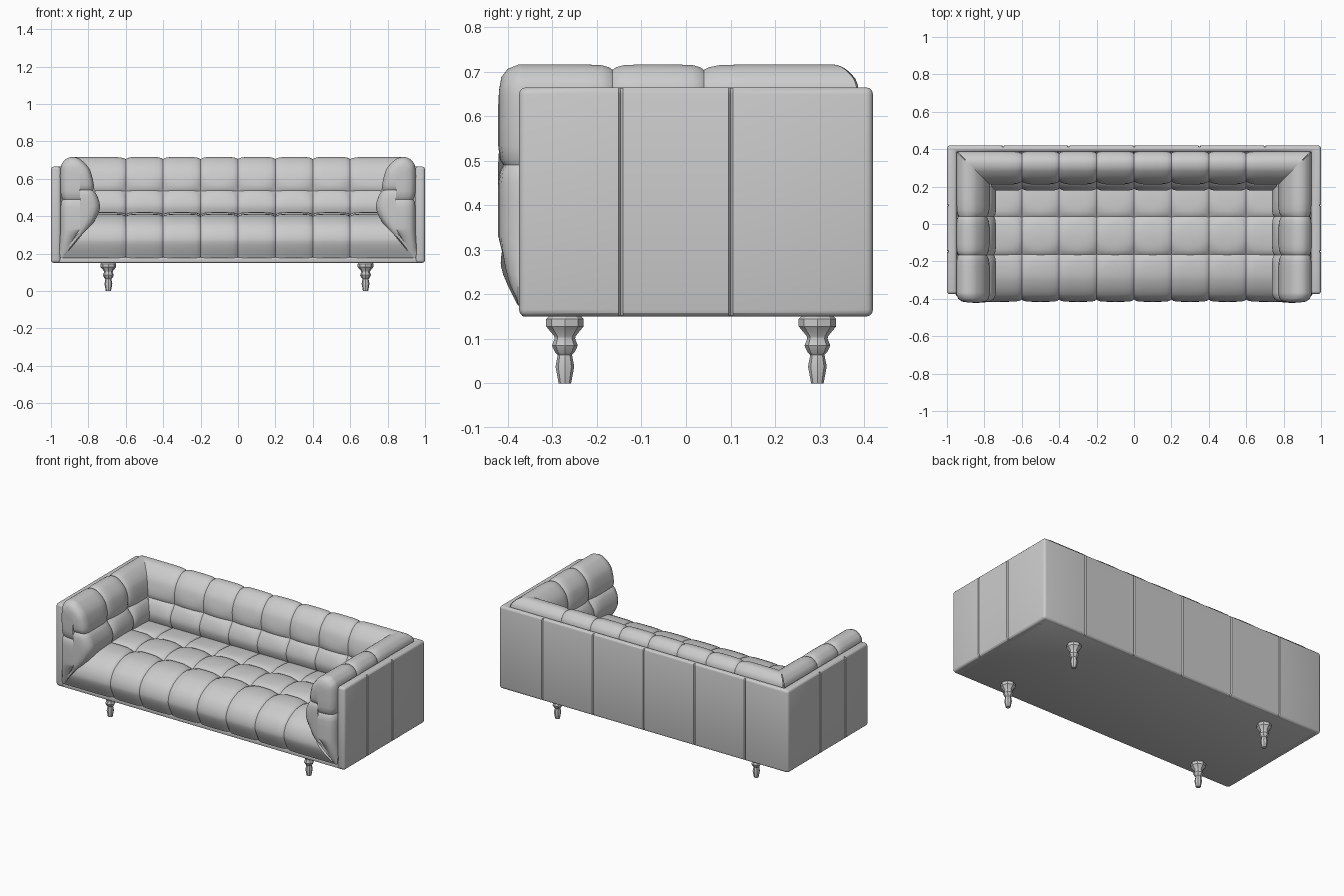
import bpy, bmesh, math
from mathutils import Vector

if "Cube" in bpy.data.objects:
    bpy.data.objects.remove(bpy.data.objects["Cube"])


def finish(name, bm, angle=40):
    mesh = bpy.data.meshes.new(name)
    bm.to_mesh(mesh)
    bm.free()
    ob = bpy.data.objects.new(name, mesh)
    bpy.context.collection.objects.link(ob)
    bpy.ops.object.select_all(action='DESELECT')
    ob.select_set(True)
    bpy.context.view_layer.objects.active = ob
    bpy.ops.object.shade_smooth_by_angle(angle=math.radians(angle))
    return ob


def spaced(keys):
    # stations between seams, denser beside each seam
    out = []
    for a, b in zip(keys, keys[1:]):
        out += [a + (b - a) * f for f in (0, .04, .12, .28, .5, .72, .88, .96)]
    return out + [keys[-1]]


def spline(pts, closed, seam_ids):
    # smooth cross-section; returns points, arc lengths and seam arc lengths
    n = len(pts)
    get = lambda i: Vector(pts[i % n] if closed else pts[max(0, min(n - 1, i))])
    out, marks = [], []
    for i in range(n if closed else n - 1):
        if i in seam_ids:
            marks.append(len(out))
        a, b, c, d = (get(i + k) for k in (-1, 0, 1, 2))
        for t in (0, .08, .25, .5, .75, .92):
            out.append(.5 * (2 * b + (c - a) * t + (2 * a - 5 * b + 4 * c - d) * t * t
                             + (3 * b - a - 3 * c + d) * t ** 3))
    if not closed:
        out.append(get(n - 1))
    arc = [0]
    for p, q in zip(out, out[1:]):
        arc.append(arc[-1] + (q - p).length)
    return out, arc, [arc[m] for m in marks]


def tufted(name, pts, closed, seam_ids, us, seams, place):
    # sweep a cross-section and press seams and button dimples into it
    prof, arc, marks = spline(pts, closed, seam_ids)
    bm = bmesh.new()
    rows, depth = [], []
    for u in us:
        row = []
        for p, s in zip(prof, arc):
            row.append(bm.verts.new(place(u, p[0], p[1])))
            du = min(abs(u - k) for k in seams)
            dv = min(abs(s - k) for k in marks)
            depth.append(.012 * math.exp(-min(du, dv) / .012) - .004
                         + .016 * math.exp(-(du * du + dv * dv) / .035 ** 2))
        rows.append(row)
    n = len(prof)
    for r, q in zip(rows, rows[1:]):
        for j in range(n if closed else n - 1):
            k = (j + 1) % n
            bm.faces.new((r[j], r[k], q[k], q[j]))
    bmesh.ops.recalc_face_normals(bm, faces=bm.faces)
    if not closed and sum(f.normal.z * f.calc_area() for f in bm.faces) < 0:
        bmesh.ops.reverse_faces(bm, faces=bm.faces)
    bm.normal_update()
    moves = [(v, v.normal * -d) for v, d in zip(bm.verts, depth)]
    for v, m in moves:
        v.co += m
    bmesh.ops.remove_doubles(bm, verts=bm.verts, dist=.0003)
    return finish(name, bm)


def stretch(u, last, span, limit):
    # fit the last cell to a mitred end
    if abs(u) <= last:
        return u
    return math.copysign(last + (abs(u) - last) / span * (limit - last), u)


COLS = [-.6, -.4, -.2, 0, .2, .4, .6]
ROWS = [-.165, .04]
WALL_X, WALL_Y = .945, .385
# shared roll section: depth from the outer wall, height
ROLL = [(0, .18), (0, .33), (0, .49), (0, .65), (.02, .695), (.055, .712), (.10, .70),
        (.15, .645), (.178, .54), (.203, .45), (.17, .37), (.08, .265)]
SEAT = [(.27, .39), (.16, .405), (.04, .41), (-.06, .417), (-.165, .41), (-.29, .40),
        (-.38, .35), (-.412, .27), (-.375, .178)]

# back roll
tufted("back_cushion", ROLL, True, (8,), spaced([-.8] + COLS + [.8]), COLS,
       lambda u, d, z: (stretch(u, .6, .2, WALL_X - d), WALL_Y - d, z))

# arms with rounded front ends, mirrored
CAPS = {-1: (1, -.418), -.9: (.6, -.416), -.8: (.28, -.411), -.7: (.1, -.398)}


def place_arm(u, d, z):
    if u in CAPS:
        f, y = CAPS[u]
        y += .02 * (max(0, .35 - z) / .17) ** 2
        d += (.1 - d) * f
        z += (max(.33, min(.62, z)) - z) * f
        return (WALL_X - d, y, z)
    y = u if u <= .04 else stretch(u, .04, .2, WALL_Y - d)
    return (WALL_X - d, y, z)


arm = tufted("arm_cushions", ROLL, True, (2, 8),
             sorted(CAPS) + spaced([-.375] + ROWS + [.24]), ROWS, place_arm)
arm.modifiers.new("mirror", 'MIRROR')

# seat, widening toward the bottom of its front
tufted("seat", SEAT, False, (2, 4), spaced([-.8] + COLS + [.8]), COLS,
       lambda u, y, z: (stretch(u, .6, .2, .775 + max(0, .37 - z) * .86), y, z))

# outer shell: U-shaped wall with stitched grooves
bm = bmesh.new()
outer = [(-1, -.375), (-1, .42), (1, .42), (1, -.375)]
inner = [(-.947, -.375), (-.947, .385), (.947, .385), (.947, -.375)]
lv = [[[bm.verts.new((x, y, z)) for x, y in ring] for ring in (outer, inner)] for z in (.15, .665)]
(ob0, ib0), (ot, it) = lv
for i in range(3):
    bm.faces.new((ot[i], ot[i + 1], it[i + 1], it[i]))
    bm.faces.new((ob0[i], ib0[i], ib0[i + 1], ob0[i + 1]))
    bm.faces.new((ob0[i], ob0[i + 1], ot[i + 1], ot[i]))
    bm.faces.new((ib0[i], it[i], it[i + 1], ib0[i + 1]))
for i in (0, 3):
    bm.faces.new((ob0[i], ot[i], it[i], ib0[i]))
bmesh.ops.recalc_face_normals(bm, faces=bm.faces)
bmesh.ops.bevel(bm, geom=[e for e in bm.edges if e.calc_face_angle(0) > .5],
                offset=.016, segments=3, profile=.5, affect='EDGES')
for axis, spots in ((0, (-.7, -.35, 0, .35, .7)), (1, (-.147, .1))):
    for s in spots:
        for off in (-.005, 0, .005):
            co, no = Vector((0, 0, 0)), Vector((0, 0, 0))
            co[axis], no[axis] = s + off, 1
            bmesh.ops.bisect_plane(bm, geom=bm.verts[:] + bm.edges[:] + bm.faces[:],
                                   plane_co=co, plane_no=no, dist=1e-5)
        for v in bm.verts:
            if abs(v.co[axis] - s) < 1e-4:
                if axis == 0 and v.co.y > .415:
                    v.co.y -= .007
                elif axis == 1 and abs(v.co.x) > .995:
                    v.co.x -= math.copysign(.007, v.co.x)
finish("outer_shell", bm, 30)

# base board
bm = bmesh.new()
bmesh.ops.create_cube(bm, size=1)
for v in bm.verts:
    v.co = Vector((v.co.x * 1.97, .02 + v.co.y * .78, .165 + v.co.z * .03))
bmesh.ops.bevel(bm, geom=bm.edges[:], offset=.006, segments=2, profile=.5, affect='EDGES')
finish("base_board", bm)

# turned legs
LEG = [(0, 0), (.014, 0), (.021, .038), (.016, .064), (.022, .07), (.029, .085),
       (.023, .1), (.024, .106), (.042, .128), (.042, .145), (.034, .153)]
for lname, y in (("front_leg", -.272), ("rear_leg", .295)):
    for side, x in (("left", -.693), ("right", .682)):
        bm = bmesh.new()
        vs = [bm.verts.new((x + r, y, z)) for r, z in LEG]
        es = [bm.edges.new(p) for p in zip(vs, vs[1:])]
        bmesh.ops.spin(bm, geom=vs + es, cent=(x, y, 0), axis=(0, 0, 1),
                       angle=math.tau, steps=8)
        bmesh.ops.remove_doubles(bm, verts=bm.verts, dist=.0005)
        bmesh.ops.recalc_face_normals(bm, faces=bm.faces)
        finish(lname + "_" + side, bm, 30)
